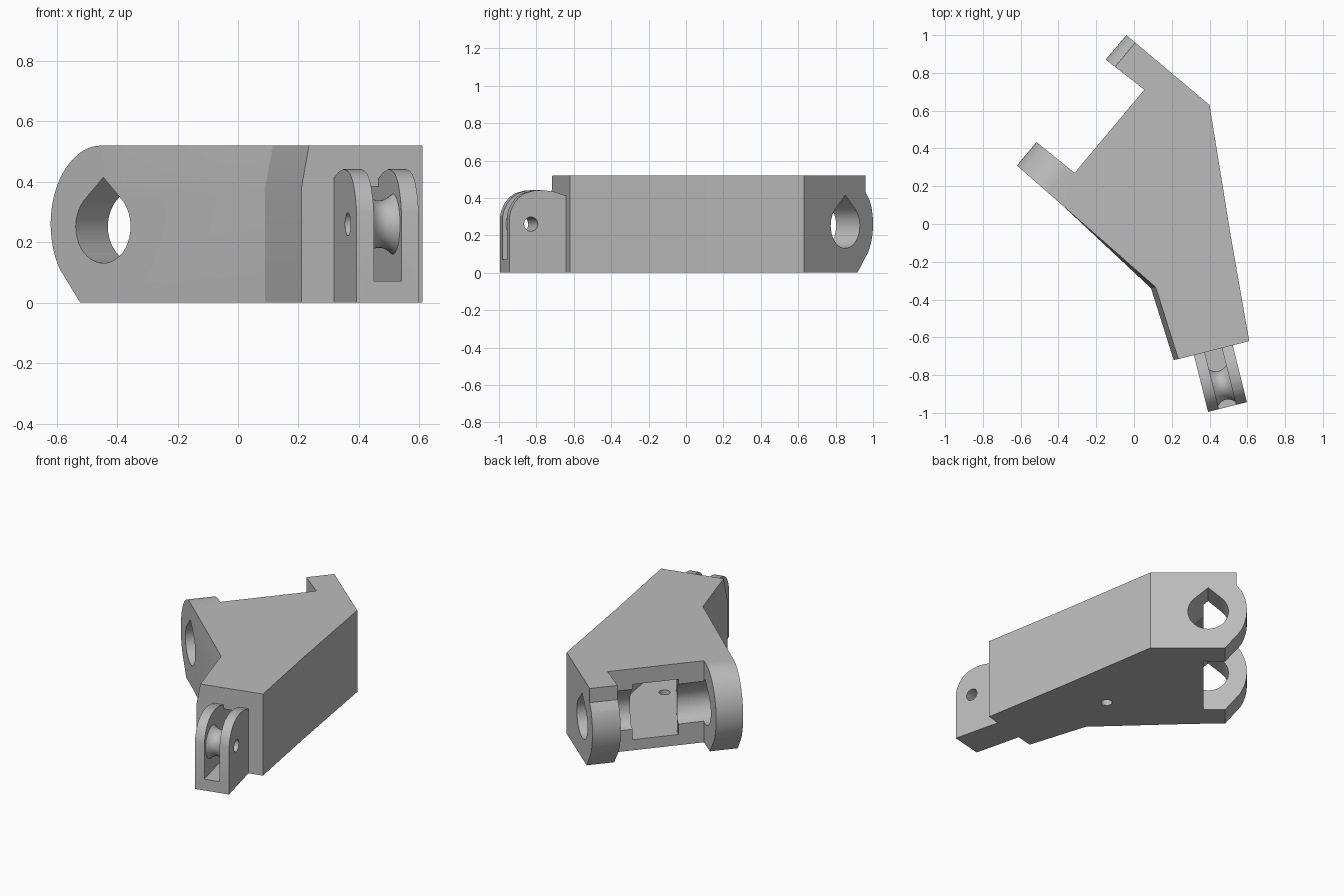
import bpy, bmesh, math
from mathutils import Vector

cube = bpy.data.objects.get("Cube")
if cube:
    bpy.data.objects.remove(cube, do_unlink=True)

gray = bpy.data.materials.new("plain gray")
gray.use_nodes = True
gray.diffuse_color = (0.5, 0.5, 0.5, 1)
gray.node_tree.nodes["Principled BSDF"].inputs["Base Color"].default_value = (0.5, 0.5, 0.5, 1)

X, Y, Z = Vector((1, 0, 0)), Vector((0, 1, 0)), Vector((0, 0, 1))
# Hinge frame: U runs along the hinge axis, V points out of the hinge
U = Vector((math.cos(math.radians(50)), math.sin(math.radians(50)), 0))
V = Vector((-U.y, U.x, 0))
# Fork frame: S runs from the tip into the body, W runs across
W = Vector((math.cos(math.radians(14)), math.sin(math.radians(14)), 0))
S = Vector((-W.y, W.x, 0))
TIP = Vector((0.495, -0.969, 0))
ORIGIN = Vector((0, 0, 0))


def hinge(u, v):
    p = U * u + V * v
    return (p.x, p.y)


def fork_point(w, s):
    p = TIP + W * w + S * s
    return (p.x, p.y)


def loft(name, rings):
    """Closed solid through rings of matching points."""
    bm = bmesh.new()
    rows = [[bm.verts.new(p) for p in ring] for ring in rings]
    n = len(rows[0])
    bm.faces.new(rows[0])
    bm.faces.new(rows[-1])
    for low, high in zip(rows, rows[1:]):
        for i in range(n):
            j = (i + 1) % n
            bm.faces.new((low[i], low[j], high[j], high[i]))
    bmesh.ops.recalc_face_normals(bm, faces=bm.faces)
    mesh = bpy.data.meshes.new(name)
    bm.to_mesh(mesh)
    bm.free()
    obj = bpy.data.objects.new(name, mesh)
    bpy.context.collection.objects.link(obj)
    mesh.materials.append(gray)
    return obj


def prism(name, pts, lo, hi, a=X, b=Y, c=Z, o=ORIGIN):
    return loft(name, [[o + a * p + b * q + c * h for p, q in pts] for h in (lo, hi)])


def circle(cx, cy, r, n=32):
    return [(cx + r * math.cos(math.tau * i / n), cy + r * math.sin(math.tau * i / n))
            for i in range(n)]


def cut(obj, cutter):
    mod = obj.modifiers.new("cut", "BOOLEAN")
    mod.operation = "DIFFERENCE"
    mod.solver = "EXACT"
    mod.object = cutter
    bpy.context.view_layer.objects.active = obj
    bpy.ops.object.modifier_apply(modifier=mod.name)
    bpy.data.objects.remove(cutter, do_unlink=True)


def smooth(obj):
    bpy.ops.object.select_all(action="DESELECT")
    obj.select_set(True)
    bpy.context.view_layer.objects.active = obj
    bpy.ops.object.shade_smooth_by_angle(angle=math.radians(25))


# Body: plan outline with two hinge ears, upper front-left edge leaning in
shared = [(0.61, -0.62), (0.51, -0.05), (0.40, 0.63), hinge(0.74, 0.69), hinge(0.57, 0.69),
          hinge(0.58, 0.415), hinge(0.005, 0.415), hinge(0.0, 0.69), hinge(-0.161, 0.69),
          (-0.38, 0.10)]
lower = shared + [(0.09, -0.34), (0.21, -0.72)]
upper = shared + [(0.115, -0.335), (0.235, -0.715)]
body = loft("body", [[Vector((x, y, z)) for x, y in ring]
                     for ring, z in ((lower, 0), (lower, 0.38), (upper, 0.52))])


# Round the ear ends
def ear_trim(top, first, u_lo, u_hi):
    arc = [(0.452 + 0.222 * math.cos(math.radians(d)), 0.26 + 0.26 * math.sin(math.radians(d)))
           for d in range(first, -36, -5)]
    outline = top + arc + [(0.544, 0), (0.515, -0.05), (0.9, -0.05), (0.9, 0.6)]
    return prism("ear_trim", outline, u_lo, u_hi, V, Z, U)


cut(body, ear_trim([(0.452, 0.6)], 90, -0.3, 0.3))
cut(body, ear_trim([(0.611, 0.6), (0.613, 0.43)], 30, 0.3, 0.9))

# Teardrop hinge bore through both ears, grooving the wall between them
bore = [(0.443 + 0.121 * math.cos(math.radians(d)), 0.252 + 0.121 * math.sin(math.radians(d)))
        for d in range(135, 406, 9)]
cut(body, prism("hinge_bore", bore + [(0.443, 0.415)], -0.4, 0.9, V, Z, U))

# Inner cavity opening between the ears, and the channel on to the fork
half_slot = 0.047
cavity = [hinge(0.155, 0.5), hinge(0.155, 0.38), hinge(0.0, -0.22), fork_point(-half_slot, 0.5),
          fork_point(half_slot, 0.5), hinge(0.36, -0.1), hinge(0.43, 0.38), hinge(0.43, 0.5)]
cut(body, prism("cavity", cavity, 0.068, 0.42))
channel = [(-half_slot, 0.2), (half_slot, 0.2), (half_slot, 0.55), (-half_slot, 0.55)]
cut(body, prism("channel", channel, 0.072, 0.385, W, S, Z, TIP))

# Drain hole in the underside
cut(body, prism("drain_hole", circle(0.18, -0.04, 0.033), -0.1, 0.2))
smooth(body)

# Fork at the front, slotted from above and drilled for the pin
side = [(0, 0), (0, 0.30), (0.008, 0.335), (0.025, 0.37), (0.05, 0.402), (0.085, 0.425),
        (0.13, 0.438), (0.18, 0.442), (0.25, 0.432), (0.31, 0.412), (0.325, 0.41), (0.325, 0)]
fork = prism("fork", side, -0.106, 0.106, S, Z, W, TIP)
slot = [(-half_slot, -0.1), (half_slot, -0.1), (half_slot, 0.4), (-half_slot, 0.4)]
cut(fork, prism("fork_slot", slot, 0.072, 0.6, W, S, Z, TIP))
pin = (0.118, 0.26)
cut(fork, prism("pin_hole", circle(*pin, 0.038), -0.2, 0.2, S, Z, W, TIP))
smooth(fork)

# Waisted pulley between the prongs, with its pin hole
rings = []
for i in range(9):
    t = i / 4 - 1
    radius = 0.078 + 0.022 * t * t
    rings.append([TIP + S * p + Z * q + W * (t * half_slot) for p, q in circle(*pin, radius, 40)])
pulley = loft("pulley", rings)
cut(pulley, prism("pulley_bore", circle(*pin, 0.038), -0.2, 0.2, S, Z, W, TIP))
smooth(pulley)
